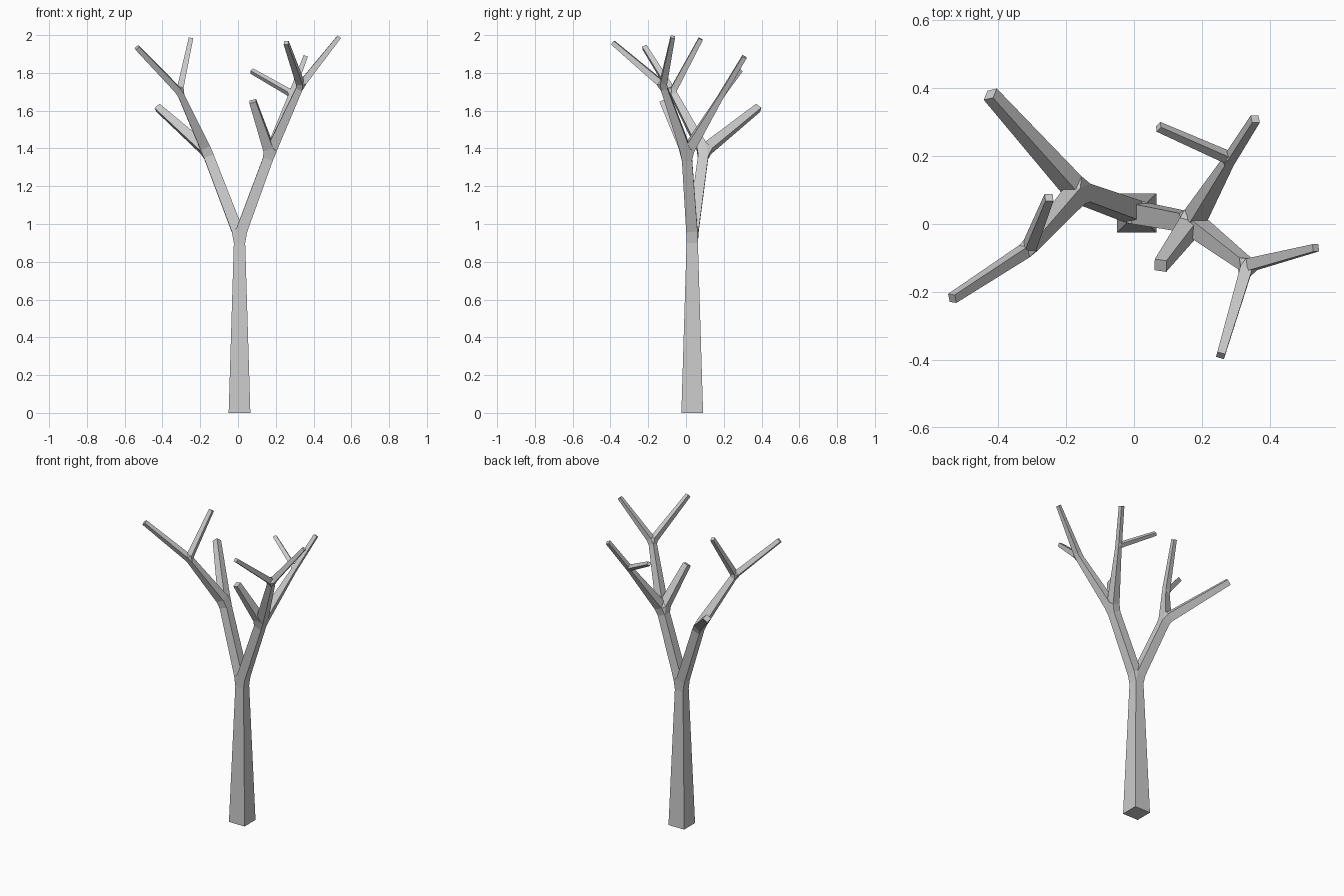
import bpy, bmesh
from mathutils import Vector, Matrix

if "Cube" in bpy.data.objects:
    bpy.data.objects.remove(bpy.data.objects["Cube"])

# Skeleton: name -> (position, half width, children)
NODES = {
    "base": ((0.008, 0.033, 0.0), 0.0575, ["fork"]),
    "fork": ((0.008, 0.033, 0.935), 0.030, ["left", "right"]),
    # left limb
    "left": ((-0.165, 0.095, 1.385), 0.027, ["left_stub", "left_top"]),
    "left_stub": ((-0.423, 0.382, 1.615), 0.018, []),
    "left_top": ((-0.310, -0.072, 1.70), 0.017, ["left_a", "left_b"]),
    "left_a": ((-0.535, -0.219, 1.935), 0.013, []),
    "left_b": ((-0.250, 0.078, 1.98), 0.012, []),
    # right limb
    "right": ((0.170, 0.003, 1.375), 0.027, ["right_stub", "right_front", "right_back"]),
    "right_stub": ((0.078, -0.122, 1.65), 0.018, []),
    "right_front": ((0.333, -0.122, 1.735), 0.018, ["front_a", "front_b"]),
    "front_a": ((0.535, -0.070, 1.99), 0.011, []),
    "front_b": ((0.255, -0.387, 1.96), 0.012, []),
    "right_back": ((0.283, 0.193, 1.69), 0.014, ["back_a", "back_b"]),
    "back_a": ((0.072, 0.286, 1.81), 0.011, []),
    "back_b": ((0.357, 0.309, 1.885), 0.012, []),
}
OFFSET = 1.2   # joint frames sit this many half widths from the node

bm = bmesh.new()
joints = {}    # node -> square frames that meet there
tubes = []     # (start frame, end frame, is base, is tip)


def frame(co, mat, r):
    return [bm.verts.new(co + mat @ Vector((sx * r, sy * r, 0)))
            for sx, sy in ((1, 1), (-1, 1), (-1, -1), (1, -1))]


def grow(name, mat):
    """Carry the square section along each branch with least twist."""
    co, r, kids = NODES[name]
    co = Vector(co)
    for kid in kids:
        end, kr, grandkids = NODES[kid]
        end = Vector(end)
        d = (end - co).normalized()
        turn = mat.col[2].rotation_difference(d).to_matrix() @ mat
        is_base = name == "base"
        a = frame(co if is_base else co + d * r * OFFSET, turn, r)
        b = frame(end - d * kr * OFFSET if grandkids else end, turn, kr)
        if not is_base:
            joints.setdefault(name, []).append(a)
        if grandkids:
            joints.setdefault(kid, []).append(b)
        tubes.append((a, b, is_base, not grandkids))
        grow(kid, turn)


grow("base", Matrix.Identity(3))

# Joints: convex hull over the meeting frames, left open where tubes attach
for frames in joints.values():
    before = set(bm.faces)
    bmesh.ops.convex_hull(bm, input=[v for f in frames for v in f])
    hull = [f for f in bm.faces if f not in before]
    inner = [f for f in hull if any(set(f.verts) <= set(fr) for fr in frames)]
    bmesh.ops.delete(bm, geom=inner, context='FACES_ONLY')

# Tapered square tubes with closed tips and base
for a, b, is_base, is_tip in tubes:
    for i in range(4):
        j = (i + 1) % 4
        bm.faces.new((a[i], a[j], b[j], b[i]))
    if is_base:
        bm.faces.new(a[::-1])
    if is_tip:
        bm.faces.new(b)

mesh = bpy.data.meshes.new("bare_tree")
bm.to_mesh(mesh)
bm.free()
bpy.context.collection.objects.link(bpy.data.objects.new("bare_tree", mesh))
